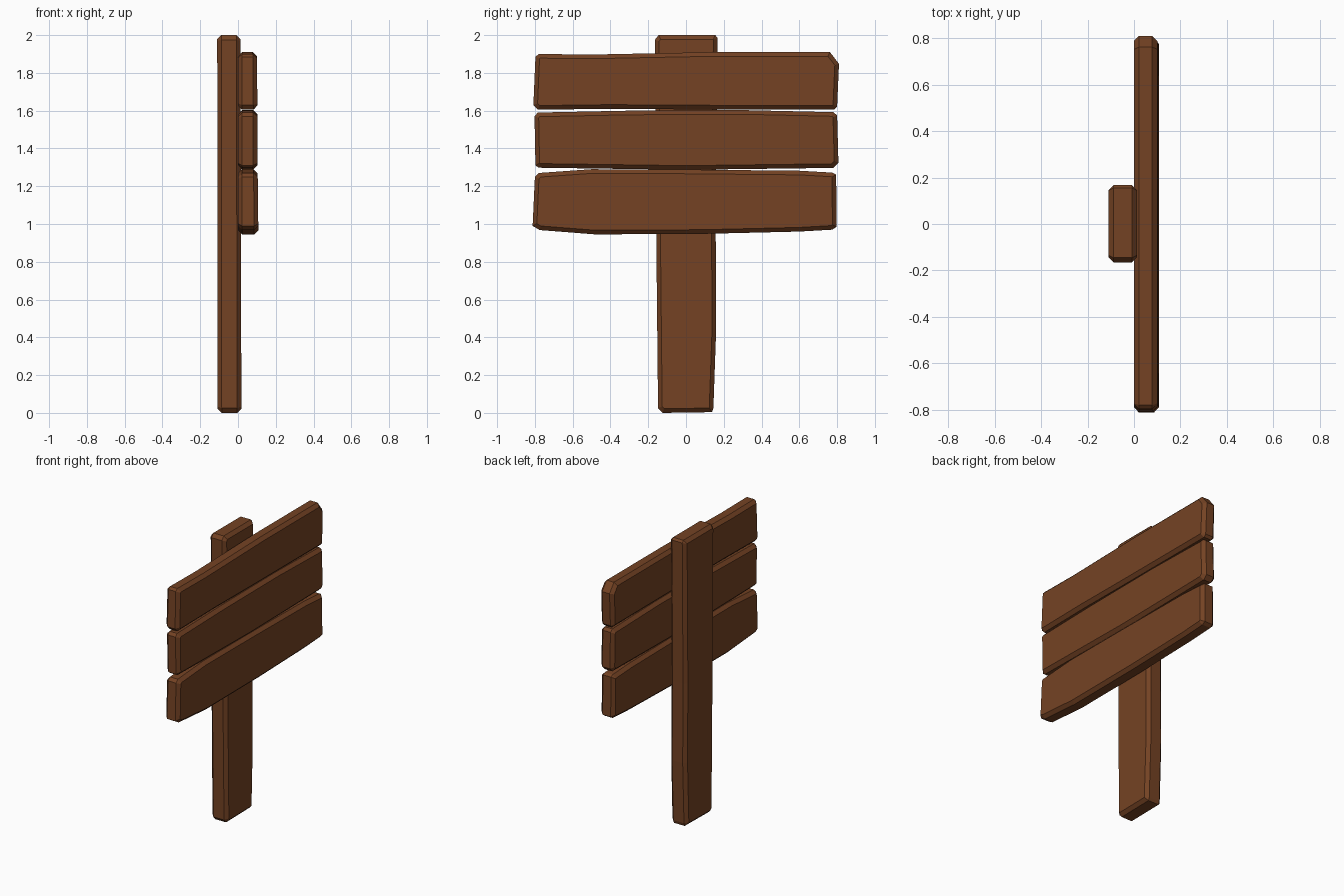
import bpy, bmesh
from mathutils import Vector

if "Cube" in bpy.data.objects:
    bpy.data.objects.remove(bpy.data.objects["Cube"])

wood = bpy.data.materials.new("brown_wood")
wood.diffuse_color = (0.175, 0.055, 0.017, 1)
wood.use_nodes = True
wood.node_tree.nodes["Principled BSDF"].inputs["Base Color"].default_value = wood.diffuse_color


def inset(pts, d):
    """Shrink a counter-clockwise outline by d with mitred corners."""
    out = []
    for i, p in enumerate(pts):
        a, b, c = Vector(pts[i - 1]), Vector(p), Vector(pts[(i + 1) % len(pts)])
        u, v = (b - a).normalized(), (c - b).normalized()
        n1, n2 = Vector((-u.y, u.x)), Vector((-v.y, v.x))
        out.append(b + (n1 + n2) * d / (1 + n1.dot(n2)))
    return out


def board(name, outline, back, front, bevel=0.022):
    """Plank cut from a y-z outline; back/front are (x at bottom, x at top)."""
    zs = [p[1] for p in outline]
    z0, h = min(zs), max(zs) - min(zs)
    small = inset(outline, bevel)
    bm = bmesh.new()
    rings = []
    for pts, (xa, xb), off in ((small, back, 0), (outline, back, bevel),
                               (outline, front, -bevel), (small, front, 0)):
        rings.append([bm.verts.new((xa + (xb - xa) * (p[1] - z0) / h + off, p[0], p[1]))
                      for p in pts])
    n = len(outline)
    for r, s in zip(rings, rings[1:]):
        for i in range(n):
            j = (i + 1) % n
            bm.faces.new((r[i], r[j], s[j], s[i]))
    bm.faces.new(rings[0][::-1])
    bm.faces.new(rings[-1])
    bmesh.ops.recalc_face_normals(bm, faces=bm.faces)
    me = bpy.data.meshes.new(name)
    bm.to_mesh(me)
    bm.free()
    me.materials.append(wood)
    ob = bpy.data.objects.new(name, me)
    bpy.context.collection.objects.link(ob)


# Upright post
board("post", [(-0.125, 0), (0.138, 0.004), (0.145, 0.025), (0.16, 0.45), (0.157, 1.0),
               (0.167, 1.985), (0.155, 2.0), (-0.145, 2.0), (-0.165, 1.975),
               (-0.157, 0.9), (-0.148, 0.025)],
      (-0.108, -0.11), (0.018, 0.013))

# Three uneven sign planks
board("top_plank", [(-0.785, 1.605), (-0.4, 1.61), (0.0, 1.607), (0.785, 1.605),
                    (0.80, 1.622), (0.81, 1.848), (0.762, 1.91), (0.15, 1.91),
                    (-0.5, 1.897), (-0.78, 1.90), (-0.797, 1.885), (-0.808, 1.63)],
      (0.0, 0.0), (0.103, 0.1))
board("middle_plank", [(-0.78, 1.298), (0.0, 1.287), (0.78, 1.297), (0.807, 1.325),
                       (0.80, 1.575), (0.78, 1.592), (0.3, 1.603), (-0.3, 1.60),
                       (-0.785, 1.59), (-0.802, 1.57), (-0.797, 1.31)],
      (0.0, 0.0), (0.102, 0.102))
board("bottom_plank", [(-0.775, 0.968), (-0.48, 0.945), (0.1, 0.948), (0.6, 0.96),
                       (0.775, 0.97), (0.797, 0.985), (0.795, 1.262), (0.775, 1.272),
                       (0.6, 1.282), (0.0, 1.288), (-0.5, 1.29), (-0.78, 1.27),
                       (-0.80, 1.25), (-0.812, 0.99)],
      (0.0, 0.0), (0.108, 0.104))
